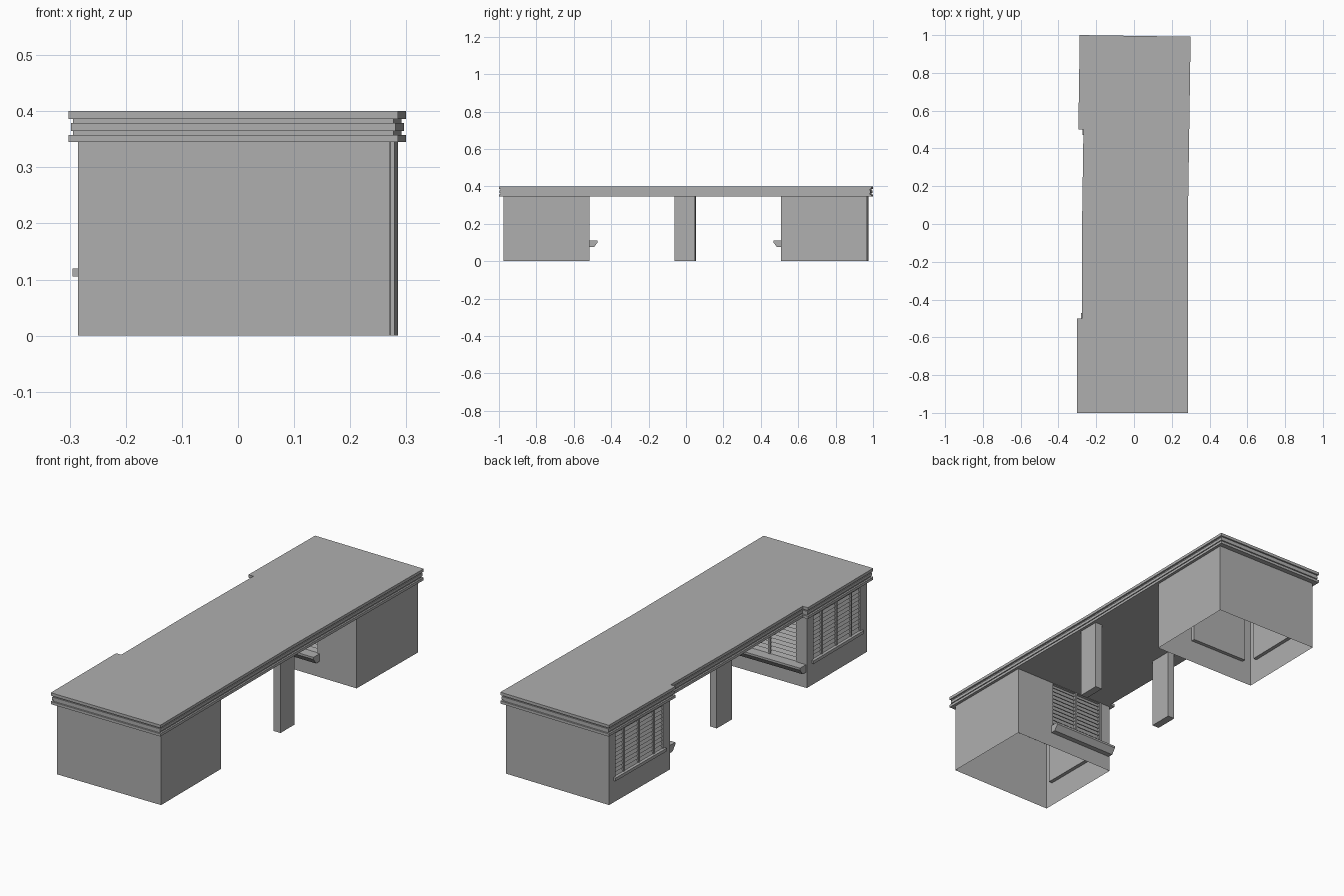
import bpy, bmesh

if "Cube" in bpy.data.objects:
    bpy.data.objects.remove(bpy.data.objects["Cube"])

BEND = 0.0148                       # the back half veers slightly to +x
XL, XR, YO, YI, H = -0.285, 0.271, -0.975, -0.517, 0.346   # front booth walls

grey = bpy.data.materials.new("grey")
grey.diffuse_color = (0.43, 0.43, 0.43, 1)
grey.use_nodes = True
grey.node_tree.nodes["Principled BSDF"].inputs["Base Color"].default_value = grey.diffuse_color


def bend(p):
    x, y, z = p
    return (x + BEND * y, y - BEND * (x + 0.3), z) if y > 0.001 else (x, y, z)


def make(name, polys, side=1):
    """Object from a list of polygons; side=-1 mirrors it to the back half."""
    bm = bmesh.new()
    for poly in polys:
        bm.faces.new([bm.verts.new(bend((x, y * side, z))) for x, y, z in poly])
    bmesh.ops.remove_doubles(bm, verts=bm.verts, dist=1e-5)
    bmesh.ops.recalc_face_normals(bm, faces=bm.faces)
    me = bpy.data.meshes.new(name)
    bm.to_mesh(me)
    bm.free()
    me.materials.append(grey)
    ob = bpy.data.objects.new(name, me)
    bpy.context.collection.objects.link(ob)
    return ob


def prism(a, b):
    """Closed prism between two matching rings."""
    n = len(a)
    return [a, b] + [[a[i], a[(i + 1) % n], b[(i + 1) % n], b[i]] for i in range(n)]


# wall coordinates: u along the wall, d outward, z up
def side_wall(u, d, z):
    return (XL - d, u, z)


def inner_wall(u, d, z):
    return (u, YI + d, z)


def bar(wall, u0, u1, profile):
    return prism([wall(u0, d, z) for d, z in profile],
                 [wall(u1, d, z) for d, z in profile])


def rect(d0, d1, z0, z1):
    return [(d0, z0), (d1, z0), (d1, z1), (d0, z1)]


def panel(wall, u0, u1, z0, z1, d=0.0):
    return [wall(u0, d, z0), wall(u1, d, z0), wall(u1, d, z1), wall(u0, d, z1)]


def holed_wall(wall, a, b, u0, u1, z0, z1, depth):
    """Wall a..b with a window recess reaching almost to the roof."""
    polys = [panel(wall, a, u0, 0, H), panel(wall, u1, b, 0, H),
             panel(wall, u0, u1, 0, z0), panel(wall, u0, u1, z1, H)]
    ring = panel(wall, u0, u1, z0, z1)
    back = panel(wall, u0, u1, z0, z1, -depth)
    return polys + prism(ring, back)[1:]


def shutter(name, wall, u0, u1, z0, z1, posts, side):
    """Tilted slats, frame and vertical posts."""
    n = 12
    step = (z1 - z0) / n
    slats = []
    for i in range(n):
        z = z0 + i * step
        slats += bar(wall, u0, u1, [(-0.008, z), (-0.005, z),
                                    (-0.014, z + step), (-0.017, z + step)])
    make(name + "_slats", slats, side)
    frame = []
    for u in [u0 + 0.005, u1 - 0.005] + posts:
        frame += bar(wall, u - 0.005, u + 0.005, rect(-0.015, -0.001, z0, z1))
    make(name + "_frame", frame, side)


# roof slab with stepped cornice, notched along the service side
def outline(d, z):
    l, r, m, e, n = -0.302 + d, 0.285 - d, -0.275 + d, 1 - d, 0.5 + d
    pts = [(l, -e), (r, -e), (r, 0), (r, e), (l, e),
           (l, n), (m, n), (m, 0), (m, -n), (l, -n)]
    return [(x, y, z) for x, y in pts]


steps = [(0.345, 0), (0.358, 0), (0.358, 0.008), (0.365, 0.008), (0.365, 0.004),
         (0.379, 0.004), (0.379, 0.008), (0.386, 0.008), (0.386, 0), (0.4, 0)]
rings = [outline(d, z) for z, d in steps]
roof = [rings[0], rings[-1]]
for a, b in zip(rings, rings[1:]):
    roof += prism(a, b)[2:]
make("roof", roof)

# two booths, open underneath
for label, s in (("front", 1), ("back", -1)):
    walls = [[(XL, YO, 0), (XR, YO, 0), (XR, YO, H), (XL, YO, H)],
             [(XR, YO, 0), (XR, YI, 0), (XR, YI, H), (XR, YO, H)]]
    walls += holed_wall(side_wall, YO, YI, -0.935, -0.56, 0.12, 0.343, 0.018)
    walls += holed_wall(inner_wall, XL, XR, -0.235, 0.07, 0.112, 0.343, 0.018)
    make(label + "_booth_walls", walls, s)
    shutter(label + "_side_shutter", side_wall, -0.935, -0.56, 0.12, 0.343,
            [-0.86, -0.7475, -0.635], s)
    shutter(label + "_counter_shutter", inner_wall, -0.235, 0.07, 0.112, 0.343,
            [-0.0825], s)
    # narrow window sill and wide sloped counter
    make(label + "_side_sill",
         bar(side_wall, -0.94, -0.555, rect(0, 0.01, 0.105, 0.12)), s)
    make(label + "_counter",
         bar(inner_wall, -0.28, 0.07, [(0, 0.075), (0.025, 0.075), (0.045, 0.102),
                                       (0.045, 0.112), (0, 0.112)]), s)

# centre posts under the roof
for label, x in (("right", 0.234), ("left", -0.202)):
    ring = [(x, -0.062), (x + 0.037, -0.062), (x + 0.037, 0), (x + 0.037, 0.054),
            (x, 0.054), (x, 0)]
    make(label + "_post", prism([(a, b, 0) for a, b in ring],
                                [(a, b, H) for a, b in ring]))
